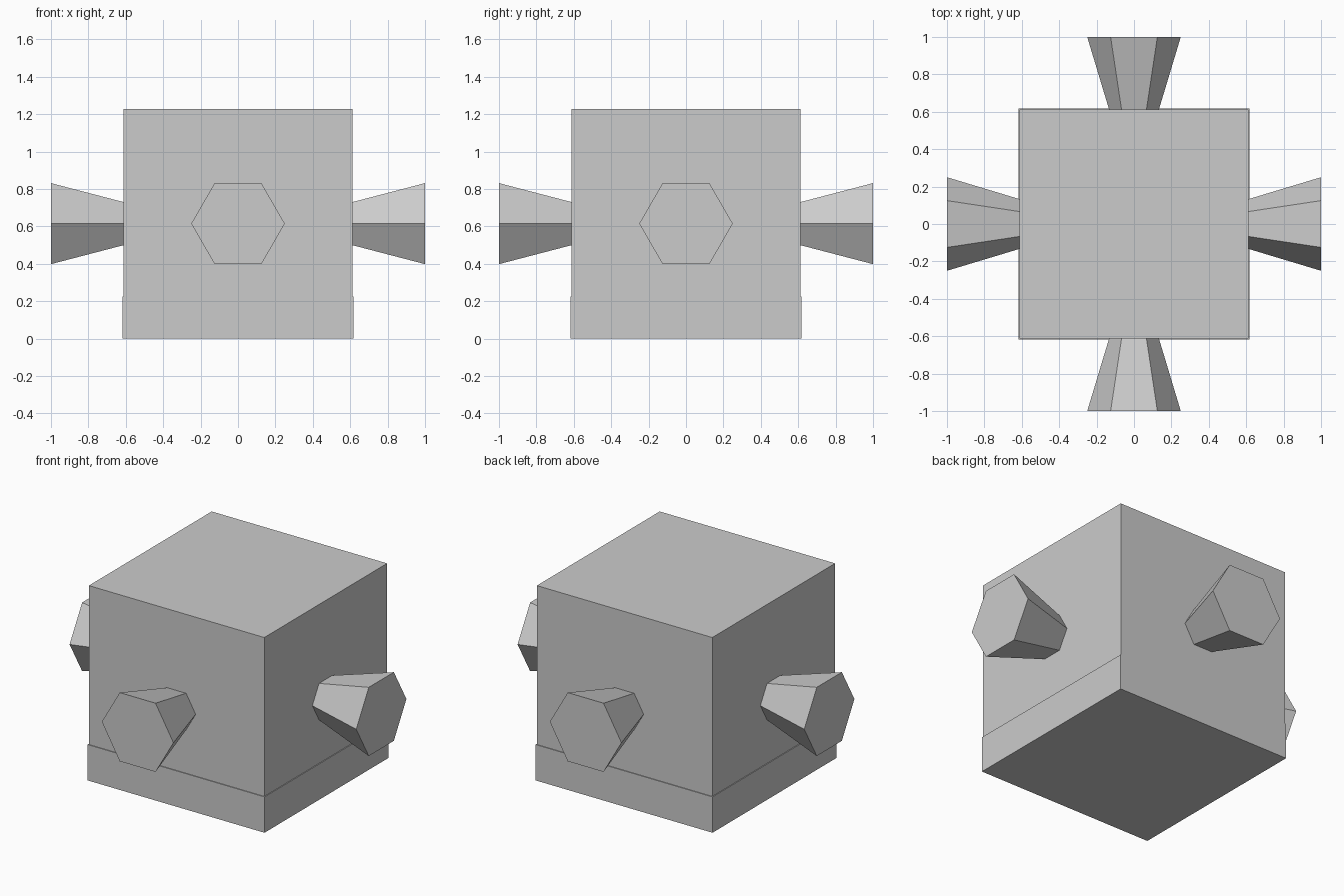
import bpy, bmesh
from math import sin, cos, radians
from mathutils import Vector

default_cube = bpy.data.objects.get("Cube")
if default_cube:
    bpy.data.objects.remove(default_cube, do_unlink=True)

# Single plain material
GREY = (0.6, 0.6, 0.6, 1.0)
grey = bpy.data.materials.new("light_grey")
grey.use_nodes = True
grey.diffuse_color = GREY
grey.node_tree.nodes["Principled BSDF"].inputs["Base Color"].default_value = GREY


def finish(name, bm):
    bmesh.ops.recalc_face_normals(bm, faces=bm.faces)
    mesh = bpy.data.meshes.new(name)
    bm.to_mesh(mesh)
    bm.free()
    mesh.materials.append(grey)
    obj = bpy.data.objects.new(name, mesh)
    bpy.context.collection.objects.link(obj)
    return obj


def box(name, half, bottom, top):
    bm = bmesh.new()
    bmesh.ops.create_cube(bm, size=1)
    bmesh.ops.scale(bm, vec=(2 * half, 2 * half, top - bottom), verts=bm.verts)
    bmesh.ops.translate(bm, vec=(0, 0, (bottom + top) / 2), verts=bm.verts)
    return finish(name, bm)


def flared_peg(name, angle, height, inner, outer):
    """Six-sided peg pointing outwards; inner and outer are (distance, radius)."""
    out = Vector((cos(angle), sin(angle), 0))
    side = Vector((-sin(angle), cos(angle), 0))
    up = Vector((0, 0, 1))
    bm = bmesh.new()
    rings = []
    for distance, radius in (inner, outer):
        centre = out * distance + up * height
        rings.append([bm.verts.new(centre + radius * (side * cos(radians(60 * i))
                                                      + up * sin(radians(60 * i))))
                      for i in range(6)])
    a, b = rings
    bm.faces.new(a)
    bm.faces.new(b)
    for i in range(6):
        j = (i + 1) % 6
        bm.faces.new((a[i], a[j], b[j], b[i]))
    return finish(name, bm)


# Cube body on a slightly wider plinth band
box("body", 0.612, 0.2, 1.228)
box("base_band", 0.617, 0.0, 0.226)

# One flared peg on each side
for name, degrees in (("left", 0), ("back", 90), ("right", 180), ("front", 270)):
    flared_peg(name + "_peg", radians(degrees), 0.615, (0.605, 0.131), (1.0, 0.25))
